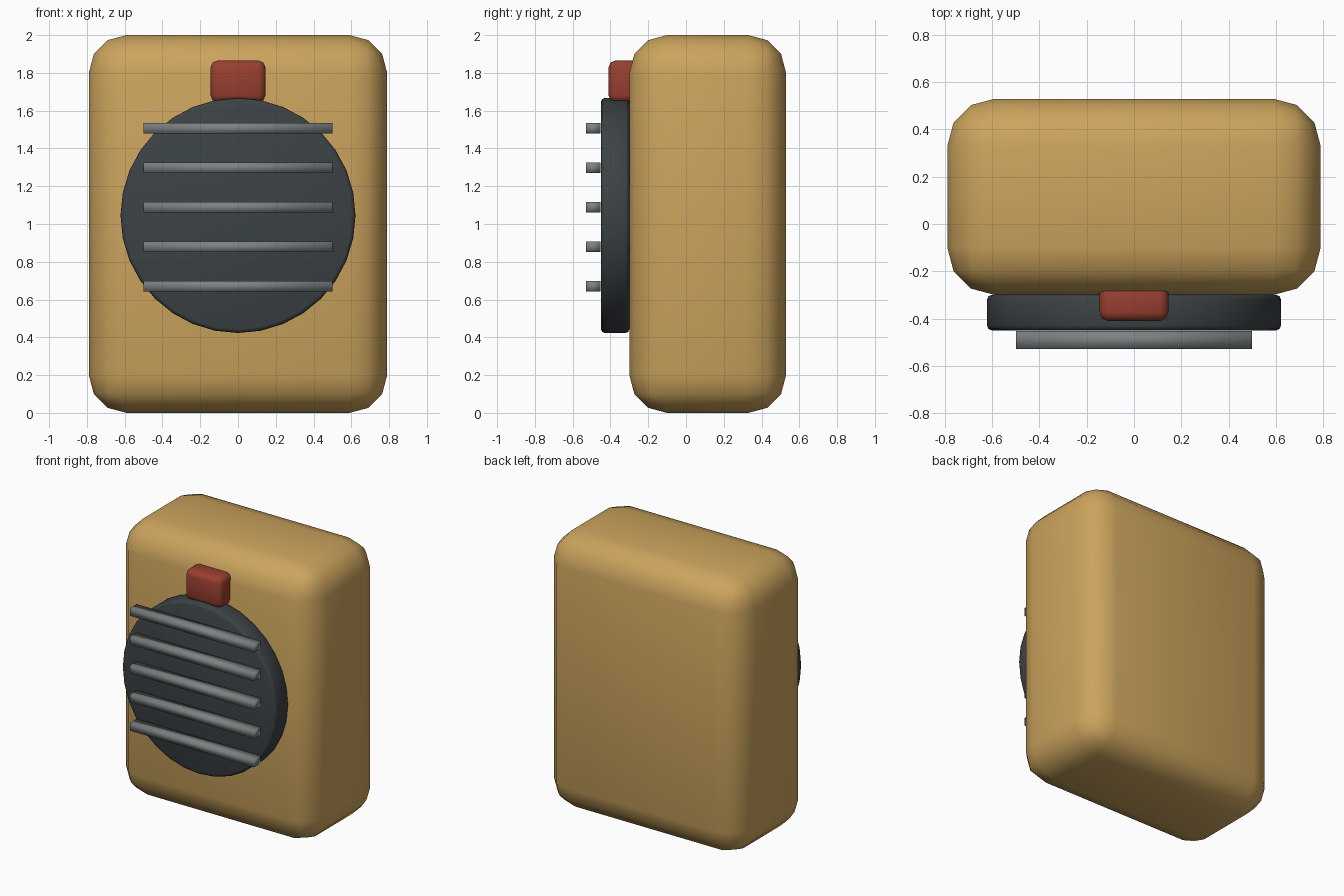
import bpy
import math

if "Cube" in bpy.data.objects:
    bpy.data.objects.remove(bpy.data.objects["Cube"])


def material(name, rgb):
    m = bpy.data.materials.new(name)
    m.diffuse_color = (*rgb, 1)
    m.use_nodes = True
    m.node_tree.nodes["Principled BSDF"].inputs["Base Color"].default_value = m.diffuse_color
    return m


tan = material("tan", (0.60, 0.37, 0.11))
dark = material("dark", (0.045, 0.055, 0.06))
red = material("red", (0.32, 0.05, 0.03))
steel = material("steel", (0.20, 0.22, 0.22))


def finish(obj, name, mat, bevel=0, segments=2):
    obj.name = name
    obj.data.materials.append(mat)
    bpy.ops.object.transform_apply(location=False, rotation=True, scale=True)
    if bevel:
        mod = obj.modifiers.new("round", 'BEVEL')
        mod.width = bevel
        mod.segments = segments
        mod.limit_method = 'ANGLE'
        mod.angle_limit = math.radians(40)
    bpy.ops.object.shade_smooth()
    return obj


def box(name, lo, hi, mat, bevel=0, segments=2):
    bpy.ops.mesh.primitive_cube_add(
        size=1, location=[(a + b) / 2 for a, b in zip(lo, hi)])
    obj = bpy.context.object
    obj.scale = [b - a for a, b in zip(lo, hi)]
    return finish(obj, name, mat, bevel, segments)


# Rounded cabinet
box("cabinet", (-0.79, -0.30, 0), (0.79, 0.53, 2), tan, 0.2, 3)

# Round speaker plate on the front
bpy.ops.mesh.primitive_cylinder_add(
    vertices=32, radius=0.622, depth=0.15,
    location=(0, -0.375, 1.045), rotation=(math.pi / 2, 0, 0))
finish(bpy.context.object, "speaker_plate", dark, 0.02)

# Button above the plate
box("button", (-0.145, -0.41, 1.645), (0.145, -0.25, 1.865), red, 0.035)

# Grille bars
for i in range(5):
    z = 0.67 + i * 0.209
    box(f"grille_bar_{i + 1}", (-0.5, -0.53, z - 0.028), (0.5, -0.453, z + 0.028), steel)
